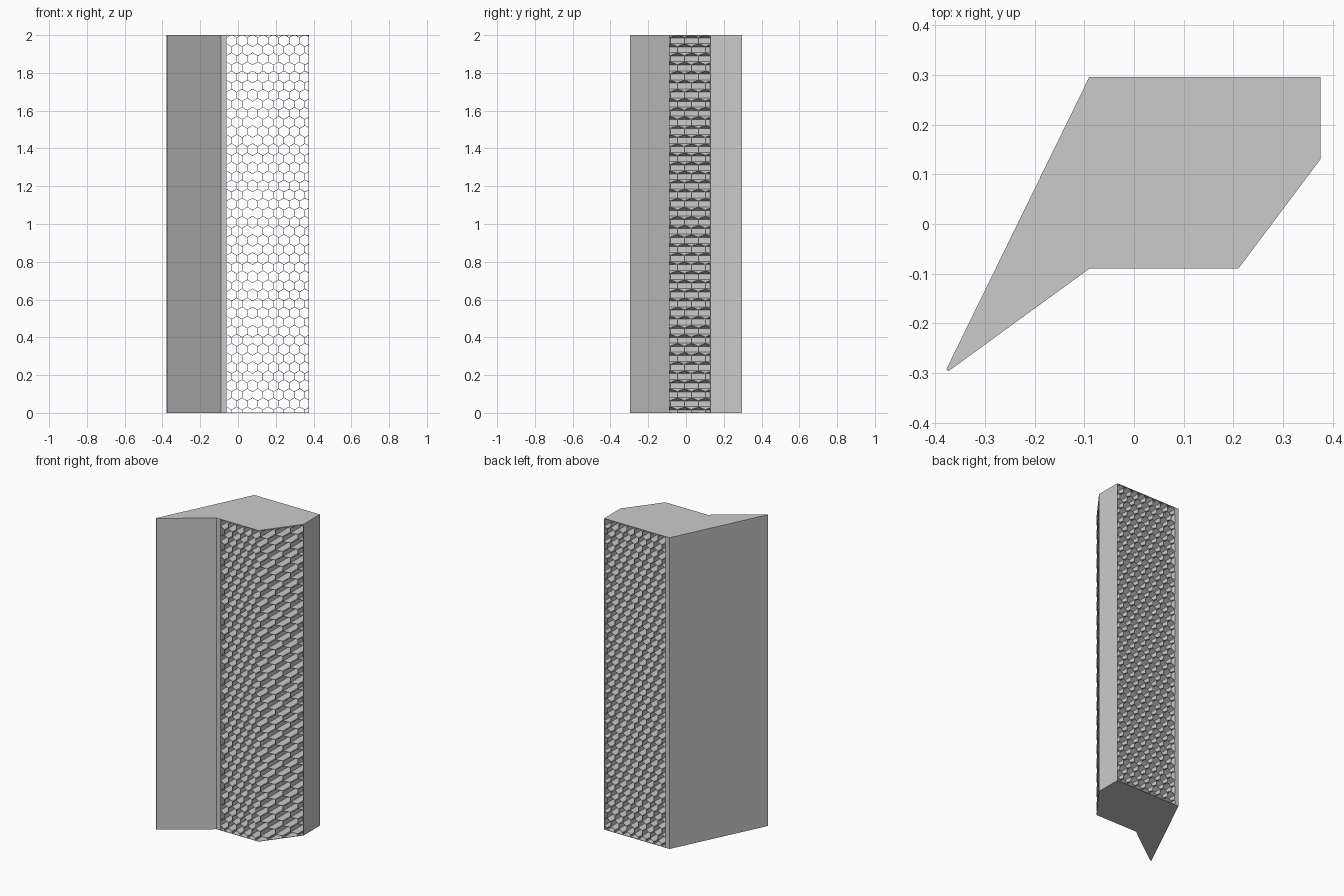
import bpy, bmesh
from math import sin, cos, pi, sqrt
from mathutils import Vector

if "Cube" in bpy.data.objects:
    bpy.data.objects.remove(bpy.data.objects["Cube"], do_unlink=True)

HEIGHT = 2.0
PITCH = 0.0555                 # distance between neighbouring cells
WALL = 0.0025                  # thickness of the cell walls
LEFT, RIGHT = -0.062, 0.3725   # sideways limits of the honeycomb
BACK = 0.296

grey = bpy.data.materials.new("plain grey")
grey.use_nodes = True
colour = (0.6, 0.6, 0.6, 1)
grey.diffuse_color = colour
grey.node_tree.nodes["Principled BSDF"].inputs["Base Color"].default_value = colour


def extrude(bm, offset):
    """Turn every flat face of the mesh into a closed prism."""
    made = bmesh.ops.extrude_face_region(bm, geom=bm.faces[:])["geom"]
    moved = [v for v in made if isinstance(v, bmesh.types.BMVert)]
    bmesh.ops.translate(bm, verts=moved, vec=offset)
    bmesh.ops.recalc_face_normals(bm, faces=bm.faces[:])


def to_object(bm, name):
    mesh = bpy.data.meshes.new(name)
    bm.to_mesh(mesh)
    bm.free()
    mesh.materials.append(grey)
    obj = bpy.data.objects.new(name, mesh)
    bpy.context.collection.objects.link(obj)
    return obj


# Solid column with a pointed side wing
outline = [(-0.378, -0.293), (-0.373, -0.296), (-0.09, -0.09), (0.21, -0.09),
           (0.375, 0.13), (0.375, BACK), (-0.09, BACK)]
bm = bmesh.new()
bm.faces.new([bm.verts.new((x, y, 0)) for x, y in outline])
extrude(bm, Vector((0, 0, HEIGHT)))
column = to_object(bm, "honeycomb_column")

# Staggered rows of hexagons with upright sides
bm = bmesh.new()
row_step = PITCH * sqrt(3) / 2
radius = (PITCH - WALL) / sqrt(3)
for row in range(int(HEIGHT / row_step) + 2):
    for col in range(-1, 10):
        cx = LEFT + PITCH * (col + 0.5 * (row % 2))
        cz = row * row_step
        bm.faces.new([bm.verts.new((cx + radius * sin(k * pi / 3), -0.2,
                                    cz + radius * cos(k * pi / 3)))
                      for k in range(6)])

# Trim the cells to leave a thin skin around the honeycomb
for point, normal in [((LEFT, 0, 0), (-1, 0, 0)), ((RIGHT, 0, 0), (1, 0, 0)),
                      ((0, 0, WALL), (0, 0, -1)),
                      ((0, 0, HEIGHT - WALL), (0, 0, 1))]:
    bmesh.ops.bisect_plane(bm, geom=bm.verts[:] + bm.edges[:] + bm.faces[:],
                           plane_co=point, plane_no=normal, clear_outer=True)
slivers = [f for f in bm.faces if f.calc_area() < 0.00002]
bmesh.ops.delete(bm, geom=slivers, context='FACES')
extrude(bm, Vector((0, 0.7, 0)))
cutter = to_object(bm, "cell_cutter")
cutter.hide_render = True

# Pierce the column from front to back
cut = column.modifiers.new("cells", 'BOOLEAN')
cut.operation = 'DIFFERENCE'
cut.solver = 'EXACT'
cut.object = cutter
bpy.context.view_layer.objects.active = column
bpy.ops.object.modifier_apply(modifier=cut.name)
bpy.data.objects.remove(cutter, do_unlink=True)
